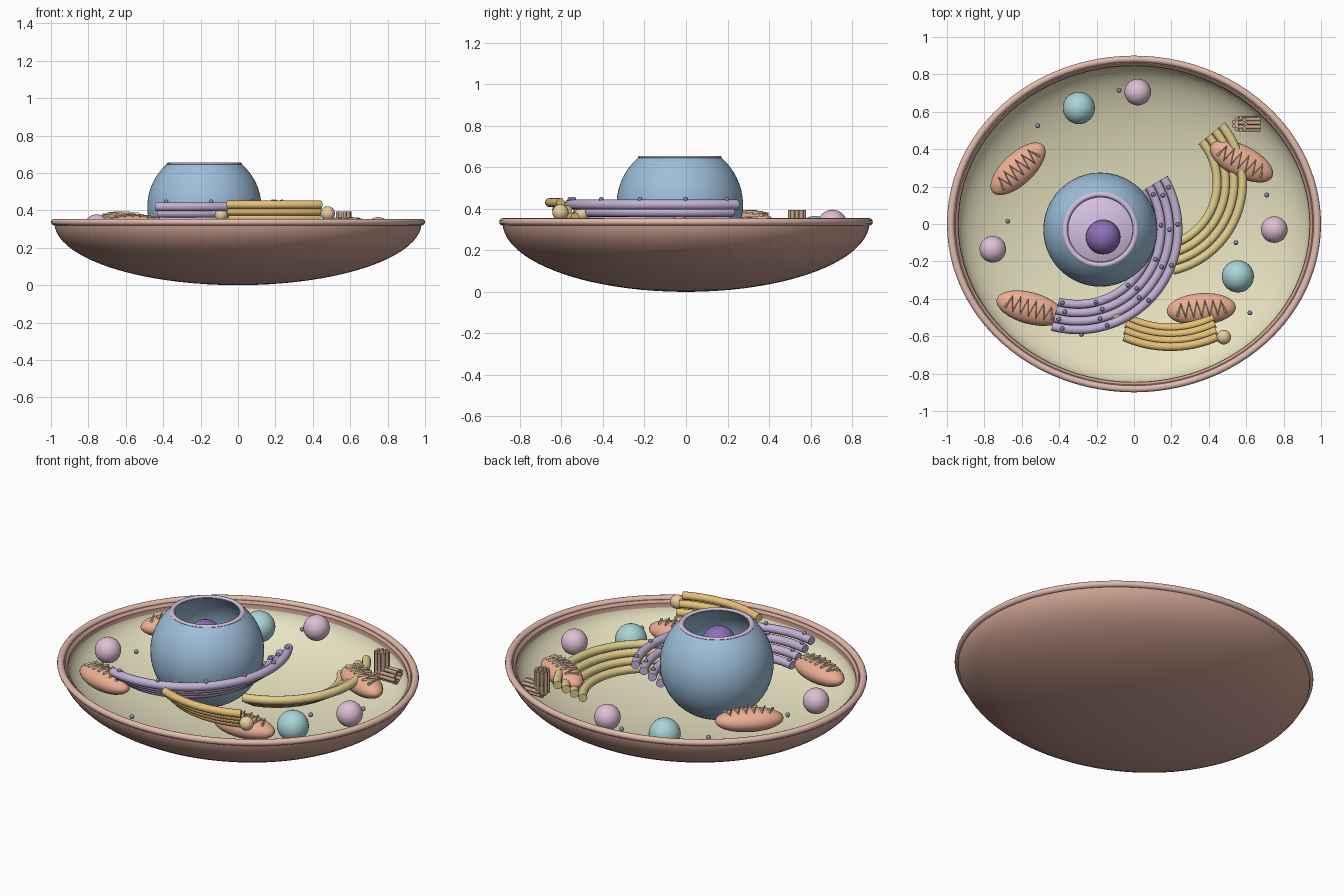
import bpy, bmesh
from math import sin, cos, pi, radians, sqrt, asin
from mathutils import Vector

if "Cube" in bpy.data.objects:
    bpy.data.objects.remove(bpy.data.objects["Cube"])


def mat(name, r, g, b):
    m = bpy.data.materials.new(name)
    m.diffuse_color = (r, g, b, 1)
    m.use_nodes = True
    m.node_tree.nodes["Principled BSDF"].inputs["Base Color"].default_value = m.diffuse_color
    return m


MEMBRANE = mat("membrane", .62, .36, .29)
RIM = mat("rim", .76, .50, .42)
CYTO = mat("cytoplasm", .80, .76, .53)
BLUE = mat("nucleus_blue", .34, .52, .70)
LILAC = mat("lilac", .66, .53, .75)
VIOLET = mat("violet", .27, .16, .48)
PURPLE = mat("rough_er_purple", .54, .44, .66)
YELLOW = mat("smooth_er_yellow", .75, .62, .27)
ORANGE = mat("golgi_orange", .78, .53, .18)
TAN = mat("vesicle_tan", .80, .62, .35)
RED = mat("mito_red", .84, .42, .29)
CREAM = mat("cristae_cream", .88, .74, .48)
PINK = mat("pink", .74, .52, .66)
TEAL = mat("teal", .40, .66, .68)
BROWN = mat("centriole_brown", .55, .36, .25)
DARK = mat("ribosome_dark", .25, .25, .36)


def finish(name, bm, m):
    me = bpy.data.meshes.new(name)
    bmesh.ops.recalc_face_normals(bm, faces=bm.faces)
    bm.to_mesh(me)
    bm.free()
    ob = bpy.data.objects.new(name, me)
    bpy.context.collection.objects.link(ob)
    me.materials.append(m)
    me.shade_smooth()
    me.set_sharp_from_angle(angle=radians(40))
    return ob


def lathe(name, prof, m, center=(0, 0, 0), sx=1, sy=1, n=72, closed=False):
    """Spin (r, z) profile around z with elliptical scale."""
    bm = bmesh.new()
    cx, cy, cz = center
    rings = []
    for r, z in prof:
        rings.append([bm.verts.new((cx + r * sx * cos(2 * pi * i / n),
                                    cy + r * sy * sin(2 * pi * i / n), cz + z)) for i in range(n)])
    pairs = list(zip(rings, rings[1:])) + ([(rings[-1], rings[0])] if closed else [])
    for a, b in pairs:
        for i in range(n):
            j = (i + 1) % n
            bm.faces.new((a[i], a[j], b[j], b[i]))
    bmesh.ops.remove_doubles(bm, verts=bm.verts, dist=1e-5)
    return finish(name, bm, m)


def ball(name, loc, r, m, scale=(1, 1, 1), rot=0, seg=32):
    bm = bmesh.new()
    bmesh.ops.create_uvsphere(bm, u_segments=seg, v_segments=seg // 2, radius=r)
    ob = finish(name, bm, m)
    ob.location, ob.scale, ob.rotation_euler = loc, scale, (0, 0, rot)
    return ob


def tube(name, pts, r, m, n=12):
    """Capped round tube along a path."""
    bm = bmesh.new()
    pts = [Vector(p) for p in pts]
    rings = []
    for i, p in enumerate(pts):
        d = (pts[min(i + 1, len(pts) - 1)] - pts[max(i - 1, 0)]).normalized()
        up = Vector((0, 0, 1)) if abs(d.z) < .9 else Vector((1, 0, 0))
        u = d.cross(up).normalized()
        v = u.cross(d)
        rings.append([bm.verts.new(p + r * (u * cos(2 * pi * k / n) + v * sin(2 * pi * k / n)))
                      for k in range(n)])
    for a, b in zip(rings, rings[1:]):
        for k in range(n):
            bm.faces.new((a[k], a[(k + 1) % n], b[(k + 1) % n], b[k]))
    bm.faces.new(rings[0])
    bm.faces.new(rings[-1])
    return finish(name, bm, m)


def arc(cx, cy, r, z, a0, a1, n=40):
    return [(cx + r * cos(radians(a0 + (a1 - a0) * i / n)),
             cy + r * sin(radians(a0 + (a1 - a0) * i / n)), z) for i in range(n + 1)]


def bowl(r, top, depth, n=20):
    return [(r * sin(pi / 2 * i / n), top - depth * cos(pi / 2 * i / n)) for i in range(n + 1)]


# Cell membrane: half-ellipsoid shell, with a rounded rim and a cytoplasm lining
EY = .9
lathe("cell_membrane", bowl(.982, .335, .335) + [(.955, .338), (.94, .325)] + bowl(.94, .318, .278)[::-1],
      MEMBRANE, sy=EY, n=96)
lathe("membrane_rim", [(.98 + .02 * cos(a * pi / 6), .337 + .018 * sin(a * pi / 6)) for a in range(12)],
      RIM, sy=EY, n=96, closed=True)
lathe("cytoplasm", bowl(.942, .325, .275), CYTO, sy=EY, n=96)

# Nucleus: open-topped shell with pale lip, inner nucleoplasm and nucleolus
NC = (-.18, -.03, .417)


def cap(r, cut, n=24):
    top = asin(cut / r)
    return [(r * cos(-pi / 2 + (top + pi / 2) * i / n), r * sin(-pi / 2 + (top + pi / 2) * i / n))
            for i in range(n + 1)]


lathe("nucleus_shell", cap(.305, .229) + cap(.286, .229)[::-1], BLUE, NC, n=64)
lathe("nucleus_lip", [(.189 + .013 * cos(a * pi / 5), .231 + .008 * sin(a * pi / 5)) for a in range(10)],
      LILAC, NC, n=64, closed=True)
ball("nucleoplasm", (-.18, -.03, .39), .265, LILAC, (1, 1, .5), seg=48)
ball("nucleolus", (-.165, -.07, .52), .092, VIOLET)

# Rough endoplasmic reticulum: nested rising arcs dotted with ribosomes
for i in range(4):
    r, z = .40 + .045 * i, .315 + .035 * i
    tube(f"rough_er_{i}", arc(-.3, -.03, r, z, -105, 31), .024, PURPLE)
    for k, a in enumerate((-102, -76, -48, -24, 0, 22)):
        a = radians(a + 3 * (i % 2))
        ball(f"er_ribosome_{i}_{k}", (-.3 + r * cos(a), -.03 + r * sin(a), z + .026), .012, DARK, seg=12)

# Smooth endoplasmic reticulum
for i in range(4):
    tube(f"smooth_er_{i}", arc(.10, .22, .345 + .045 * i, .245 + .027 * i, -77, 40), .024, YELLOW)

# Golgi stack and its vesicles
for i in range(4):
    tube(f"golgi_{i}", arc(.195, -.045, .51 + .034 * i, .325 + .035 * i, -90 - 27 + i, -90 + 27 - i, 20),
         .022, ORANGE)
ball("golgi_vesicle_right", (.48, -.605, .383), .039, TAN, seg=24)
ball("golgi_vesicle_left", (-.09, -.50, .375), .035, TAN, seg=24)

# Mitochondria with zigzag cristae on top
MITO = [(-.62, .295, .325, 43), (.575, .335, .295, -27), (-.555, -.45, .31, -15), (.36, -.455, .28, 4)]
for i, (x, y, z, deg) in enumerate(MITO):
    a = radians(deg)
    ball(f"mitochondrion_{i}", (x, y, z), 1, RED, (.185, .085, .063), a)
    pts = []
    for k in range(13):
        u = -.13 + .26 * k / 12
        v = (.042 if k % 2 else -.042) * sqrt(1 - (u / .185) ** 2)
        h = .063 * sqrt(max(.05, 1 - (u / .185) ** 2 - (v / .085) ** 2))
        pts.append((x + u * cos(a) - v * sin(a), y + u * sin(a) + v * cos(a), z + h + .006))
    tube(f"cristae_{i}", pts, .008, CREAM, 8)

# Lysosomes and vacuoles
for i, p in enumerate([(.02, .705, .325), (.75, -.03, .293), (-.755, -.135, .307)]):
    ball(f"lysosome_{i}", p, .071, PINK)
for i, p in enumerate([(-.295, .62, .28), (.555, -.28, .265)]):
    ball(f"vacuole_{i}", p, .086, TEAL)

# Free ribosomes
for i, p in enumerate([(-.08, .715, .285), (-.515, .525, .28), (-.675, .015, .26), (.71, .155, .24),
                       (.545, -.10, .258), (.62, -.475, .24), (-.28, -.59, .213)]):
    ball(f"free_ribosome_{i}", p, .013, DARK, seg=12)

# Centriole pair: two perpendicular bundles of nine tubules
for k in range(9):
    u, v = .033 * cos(2 * pi * k / 9), .033 * sin(2 * pi * k / 9)
    tube(f"centriole_upright_{k}", [(.565 + u, .535 + v, .265), (.565 + u, .535 + v, .395)], .0105, BROWN, 10)
    tube(f"centriole_flat_{k}", [(.555, .535 + u, .275 + v), (.675, .535 + u, .275 + v)], .0105, BROWN, 10)
